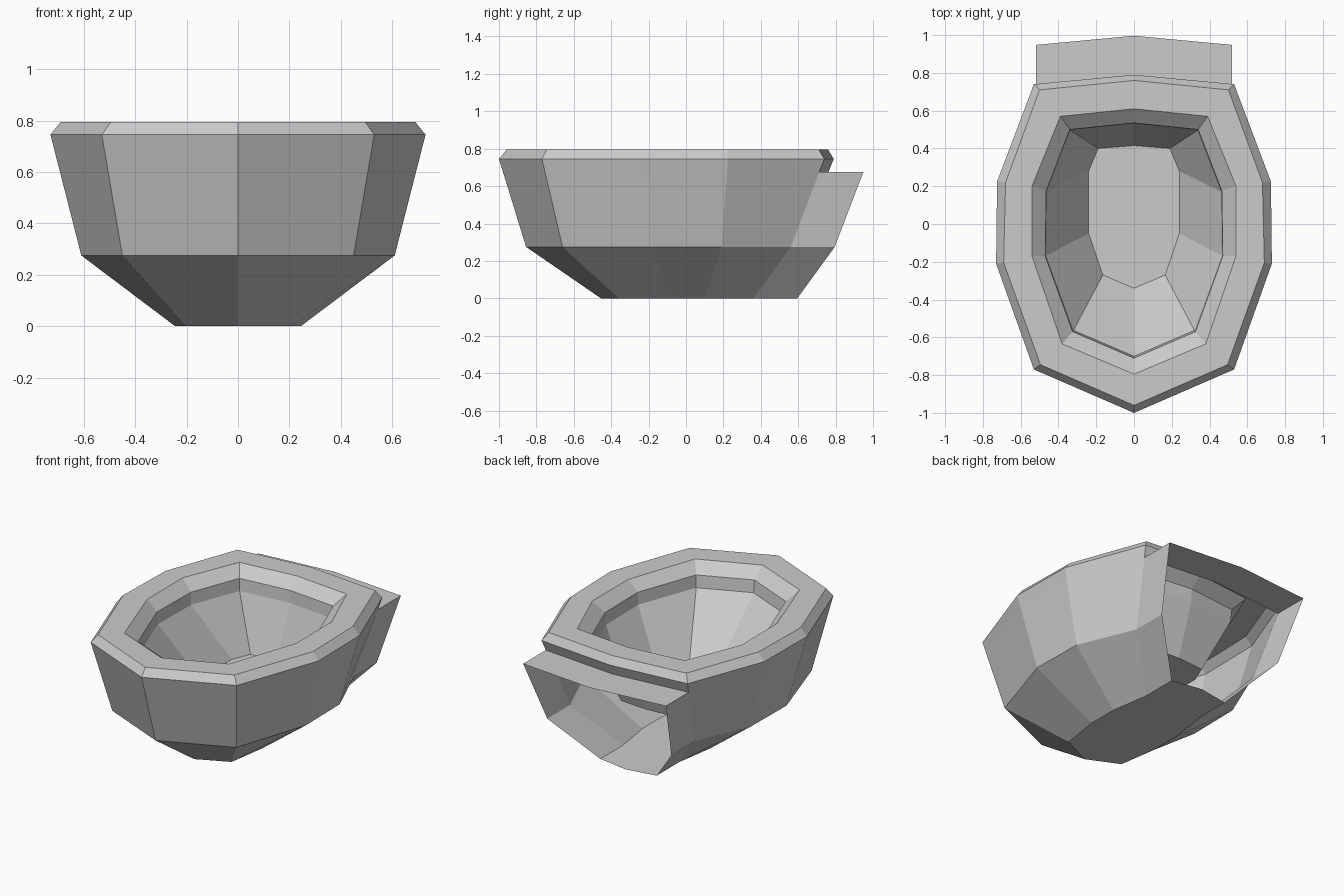
import bpy, bmesh

if "Cube" in bpy.data.objects:
    bpy.data.objects.remove(bpy.data.objects["Cube"])

EXT = 0.235   # length of the rear extension


def ring(z, half):
    """Ten-sided ring: half outline from back centre to front centre, mirrored in x."""
    left = [(-x, y) for x, y in half[-2:0:-1]]
    return [(x, y, z) for x, y in half + left]


def make_object(name, bm):
    bmesh.ops.remove_doubles(bm, verts=bm.verts, dist=1e-4)
    bmesh.ops.recalc_face_normals(bm, faces=bm.faces)
    mesh = bpy.data.meshes.new(name)
    bm.to_mesh(mesh)
    bm.free()
    obj = bpy.data.objects.new(name, mesh)
    bpy.context.collection.objects.link(obj)
    return obj


# Outlines, from the basin bottom up over the rim and down to the foot
basin_floor = ring(0.31, [(0, .415), (.19, .40), (.24, .28), (.24, -.05), (.165, -.27), (0, -.34)])
basin_top = ring(0.65, [(0, .53), (.335, .495), (.46, .172), (.465, -.167), (.32, -.563), (0, -.70)])
lip = ring(0.73, [(0, .535), (.34, .50), (.465, .175), (.47, -.17), (.325, -.57), (0, -.71)])
rim_inner = ring(0.795, [(0, .61), (.39, .57), (.54, .20), (.54, -.17), (.38, -.635), (0, -.795)])
rim_outer = ring(0.795, [(0, .76), (.50, .71), (.68, .22), (.69, -.205), (.495, -.745), (0, -.96)])
shoulder = ring(0.745, [(0, .79), (.53, .74), (.725, .225), (.73, -.21), (.53, -.77), (0, -1)])
waist = ring(0.275, [(0, .60), (.45, .56), (.605, .19), (.61, -.17), (.45, -.66), (0, -.855)])
foot = ring(0.0, [(0, .395), (.205, .36), (.245, .10), (.245, -.10), (.205, -.36), (0, -.455)])
# Ledge ring lies on the outer wall, at the height of the rear shelf
ledge = [tuple(p + (q - p) * 0.149 for p, q in zip(a, b)) for a, b in zip(shoulder, waist)]

# Bowl: loft through the rings, open at the back below the ledge
bm = bmesh.new()
loft = [[bm.verts.new(p) for p in r] for r in
        (basin_floor, basin_top, lip, rim_inner, rim_outer, shoulder, ledge, waist, foot)]
for level, (a, b) in enumerate(zip(loft, loft[1:])):
    for i in range(10):
        if level >= 6 and i in (0, 9):
            continue
        j = (i + 1) % 10
        bm.faces.new((a[i], a[j], b[j], b[i]))
bm.faces.new(loft[0])
bm.faces.new(loft[-1])
make_object("bowl", bm)

# Rear extension: shelf, side walls and floor pulled straight back, open behind
bm = bmesh.new()
path = [ledge[0], ledge[1], waist[1], foot[1], foot[0],
        foot[9], waist[9], ledge[9]]
near = [bm.verts.new(p) for p in path]
far = [bm.verts.new((x, y + EXT, z)) for x, y, z in path]
for i in range(8):
    j = (i + 1) % 8
    bm.faces.new((near[i], near[j], far[j], far[i]))
make_object("rear_extension", bm)
